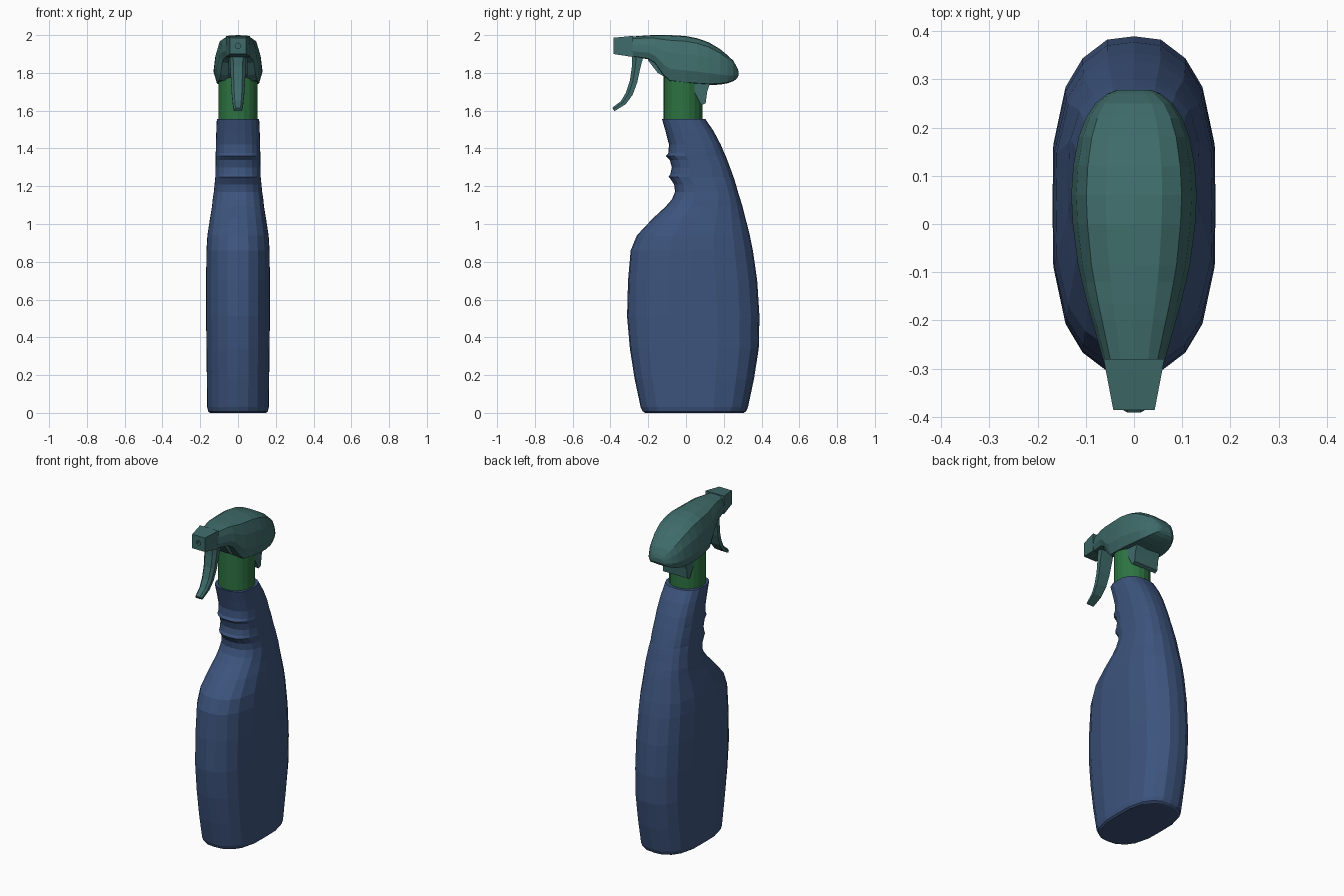
import bpy, bmesh, math


def material(name, rgb):
    m = bpy.data.materials.new(name)
    m.diffuse_color = (*rgb, 1)
    return m


BLUE = material("bottle blue", (0.046, 0.088, 0.205))
TEAL = material("sprayer teal", (0.048, 0.147, 0.142))
GREEN = material("collar green", (0.026, 0.170, 0.053))


def loft(name, rings, mat):
    """Skin closed rings of equal length and cap both ends."""
    bm = bmesh.new()
    vs = [[bm.verts.new(p) for p in r] for r in rings]
    n = len(rings[0])
    for a, b in zip(vs, vs[1:]):
        for i in range(n):
            j = (i + 1) % n
            bm.faces.new((a[i], a[j], b[j], b[i]))
    bm.faces.new(vs[0])
    bm.faces.new(vs[-1])
    bmesh.ops.recalc_face_normals(bm, faces=bm.faces)
    me = bpy.data.meshes.new(name)
    bm.to_mesh(me)
    bm.free()
    me.materials.append(mat)
    ob = bpy.data.objects.new(name, me)
    bpy.context.collection.objects.link(ob)
    return ob


def mirrored(half):
    """Close a half outline that starts and ends on x = 0."""
    return half + [(-x, y) for x, y in half[-2:0:-1]]


# Bottle: oval section at each (z, front y, back y, half width)
oval = mirrored([(0, 1), (.33, .98), (.63, .87), (.84, .70), (.99, .36), (1, 0),
                 (.99, -.36), (.84, -.70), (.63, -.87), (.33, -.98), (0, -1)])
levels = [(0, -.215, .305, .148), (.008, -.23, .318, .158), (.03, -.24, .328, .163),
          (.18, -.272, .36, .165), (.34, -.297, .385, .167), (.51, -.312, .389, .169),
          (.70, -.307, .377, .169), (.86, -.293, .354, .167), (.94, -.26, .338, .162),
          (1.03, -.175, .315, .148), (1.09, -.11, .30, .138), (1.13, -.075, .288, .134),
          (1.17, -.058, .275, .128), (1.21, -.063, .264, .124), (1.24, -.083, .255, .121),
          (1.25, -.092, .251, .12), (1.265, -.082, .246, .12), (1.30, -.075, .233, .119),
          (1.34, -.086, .218, .118), (1.36, -.106, .21, .118), (1.375, -.094, .203, .118),
          (1.42, -.09, .184, .117), (1.49, -.108, .147, .115), (1.555, -.127, .103, .112)]
loft("bottle", [[(w * u, (f + b) / 2 + v * (b - f) / 2, z) for u, v in oval]
                for z, f, b, w in levels], BLUE)

# Collar
loft("collar", [[(.103 * math.cos(i * math.tau / 20), -.015 + .103 * math.sin(i * math.tau / 20), z)
                 for i in range(20)] for z in (1.54, 1.78)], GREEN)

# Sprayer head: domed section at each (y, bottom z, top z, half width)
dome = mirrored([(0, 1), (.45, .985), (.76, .89), (.92, .62), (1, .28), (.86, .03), (0, 0)])
stations = [(-.29, 1.886, 1.992, .062), (-.20, 1.872, 1.999, .087), (-.165, 1.85, 2.0, .097),
            (-.12, 1.785, 2.0, .108), (-.085, 1.752, 2.0, .116), (0, 1.742, 1.995, .127),
            (.06, 1.738, 1.983, .13), (.12, 1.735, 1.962, .126), (.18, 1.738, 1.926, .115),
            (.22, 1.745, 1.893, .10), (.25, 1.756, 1.865, .08), (.27, 1.77, 1.83, .055),
            (.278, 1.785, 1.81, .035)]
loft("sprayer_head", [[(w * u, y, lo + v * (hi - lo)) for u, v in dome]
                      for y, lo, hi, w in stations], TEAL)

# Nozzle block with a recessed hole
square = [(1, 0), (1, 1), (0, 1), (-1, 1), (-1, 0), (-1, -1), (0, -1), (1, -1)]
circle = [(math.cos(i * math.pi / 4), math.sin(i * math.pi / 4)) for i in range(8)]
loft("nozzle", [[(w * u, y, z + h * v) for u, v in shape] for shape, y, z, w, h in
                [(square, -.28, 1.94, .063, .056), (square, -.385, 1.943, .043, .043),
                 (circle, -.385, 1.943, .015, .015), (circle, -.35, 1.943, .015, .015)]], TEAL)

# Trigger: strip given by front edge, back edge and half width
strip = [(-.285, 1.90, -.225, 1.89, .043), (-.287, 1.83, -.243, 1.82, .041),
         (-.297, 1.76, -.258, 1.75, .037), (-.318, 1.695, -.282, 1.685, .033),
         (-.345, 1.65, -.318, 1.635, .028), (-.391, 1.615, -.379, 1.597, .022)]
loft("trigger", [[(-w * .6, fy, fz), (w * .6, fy, fz), (w, fy + (by - fy) * .4, fz + (bz - fz) * .4),
                  (w, by, bz), (-w, by, bz), (-w, fy + (by - fy) * .4, fz + (bz - fz) * .4)]
                 for fy, fz, by, bz, w in strip], TEAL)

# Pump mount under the head, behind the trigger
loft("pump_mount", [[(x, y, z) for y, z in
                     [(-.20, 1.90), (-.20, 1.865), (-.15, 1.80), (-.08, 1.76), (-.08, 1.90)]]
                    for x in (-.05, .05)], TEAL)

# Rear clip hugging the collar
clip = [(.03, 1.77), (.045, 1.70), (.075, 1.64), (.085, 1.63),
        (.104, 1.64), (.112, 1.70), (.135, 1.77)]
loft("rear_clip", [[(x, y, z) for y, z in clip] for x in (-.083, .083)], TEAL)
